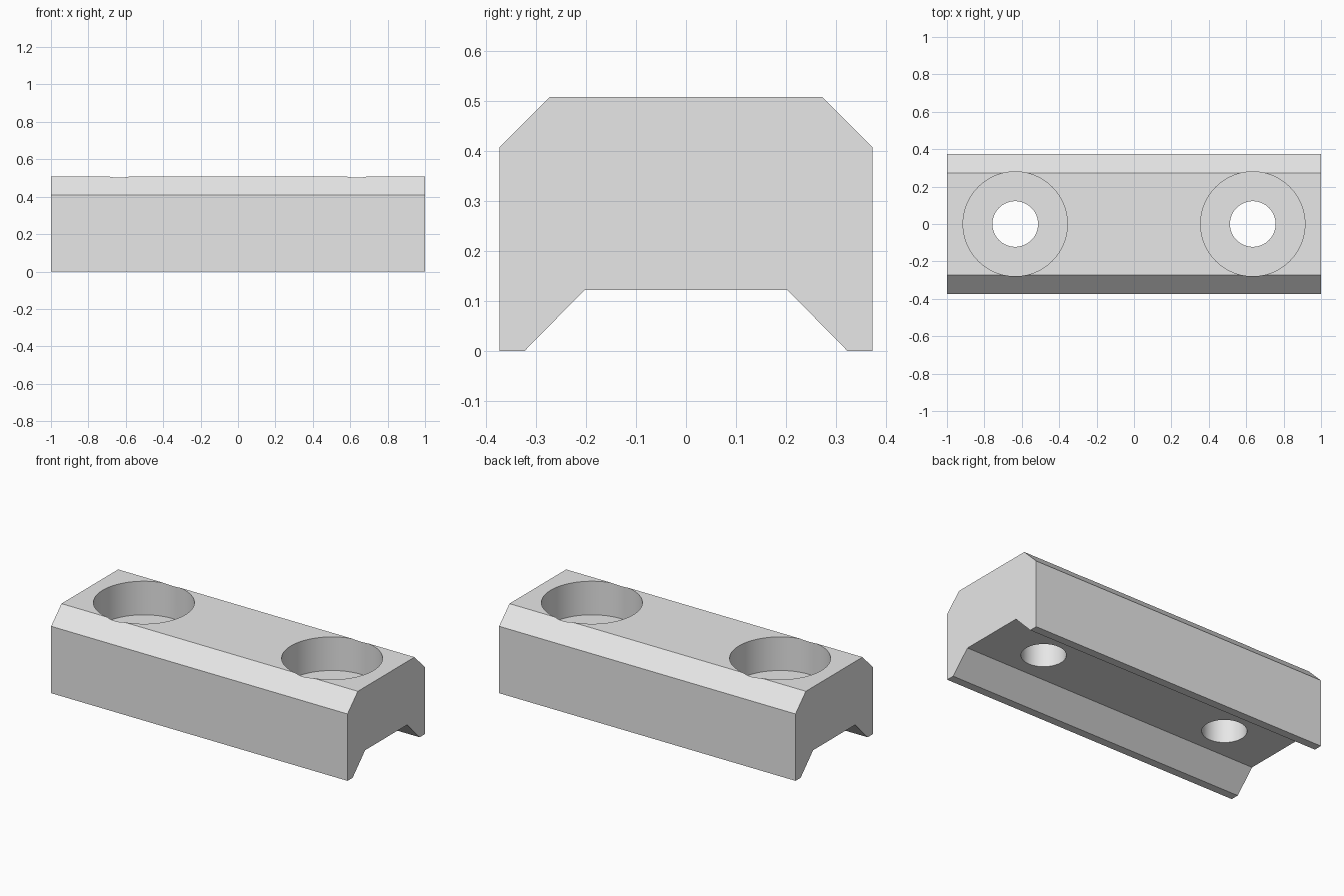
import bpy
import bmesh

cube = bpy.data.objects.get("Cube")
if cube:
    bpy.data.objects.remove(cube, do_unlink=True)

HALF_LENGTH = 1.0
HEIGHT = 0.508
FLOOR_Z = 0.303      # floor of the counterbores
HOLE_X = 0.635

grey = bpy.data.materials.new("light_grey")
grey.use_nodes = True
colour = (0.8, 0.8, 0.8, 1)
grey.diffuse_color = colour
grey.node_tree.nodes["Principled BSDF"].inputs["Base Color"].default_value = colour

# Block: chamfered top and tapered channel below, extruded along x
half = [(0.203, 0.122), (0.323, 0), (0.373, 0), (0.373, 0.408), (0.273, HEIGHT)]
profile = half + [(-y, z) for y, z in reversed(half)]
bm = bmesh.new()
end = bm.faces.new([bm.verts.new((-HALF_LENGTH, y, z)) for y, z in profile])
ext = bmesh.ops.extrude_face_region(bm, geom=[end], use_keep_orig=True)
moved = [v for v in ext["geom"] if isinstance(v, bmesh.types.BMVert)]
bmesh.ops.translate(bm, verts=moved, vec=(2 * HALF_LENGTH, 0, 0))
bmesh.ops.recalc_face_normals(bm, faces=bm.faces)
mesh = bpy.data.meshes.new("slotted_block")
bm.to_mesh(mesh)
bm.free()
block = bpy.data.objects.new("slotted_block", mesh)
bpy.context.collection.objects.link(block)
mesh.materials.append(grey)


def cut(name, x, radius, bottom, top):
    """Bore a vertical round hole through the block."""
    bpy.ops.mesh.primitive_cylinder_add(
        vertices=96, radius=radius, depth=top - bottom,
        location=(x, 0, (top + bottom) / 2))
    cutter = bpy.context.object
    cutter.name = name
    cutter.data.materials.append(grey)
    mod = block.modifiers.new(name, "BOOLEAN")
    mod.operation = "DIFFERENCE"
    mod.solver = "EXACT"
    mod.object = cutter
    bpy.context.view_layer.objects.active = block
    bpy.ops.object.modifier_apply(modifier=name)
    bpy.data.objects.remove(cutter, do_unlink=True)


# Bolt holes with wide counterbores
for side, x in (("right", -HOLE_X), ("left", HOLE_X)):
    cut(side + "_counterbore", x, 0.279, FLOOR_Z, 0.7)
    cut(side + "_bolt_hole", x, 0.122, -0.1, 0.4)

bpy.ops.object.select_all(action="DESELECT")
block.select_set(True)
bpy.context.view_layer.objects.active = block
bpy.ops.object.shade_smooth_by_angle(angle=0.5)
